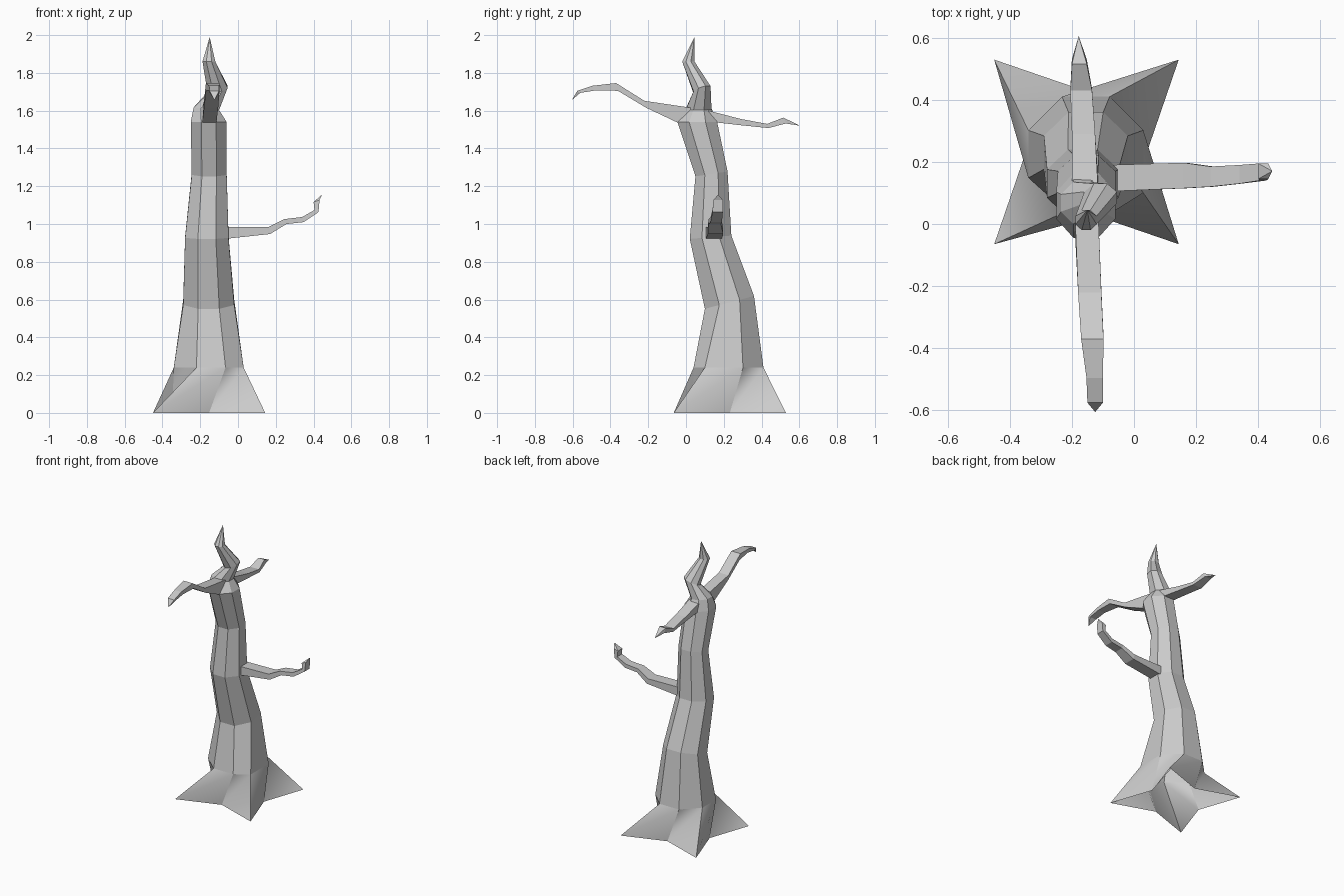
import bpy, bmesh, math
from mathutils import Vector

cube = bpy.data.objects.get("Cube")
if cube:
    bpy.data.objects.remove(cube)

GREY = (0.6, 0.6, 0.6, 1)
bark = bpy.data.materials.new("grey bark")
bark.use_nodes = True
bark.diffuse_color = GREY
bark.node_tree.nodes["Principled BSDF"].inputs["Base Color"].default_value = GREY


def finish(name, bm):
    bmesh.ops.recalc_face_normals(bm, faces=bm.faces)
    mesh = bpy.data.meshes.new(name)
    bm.to_mesh(mesh)
    bm.free()
    mesh.materials.append(bark)
    obj = bpy.data.objects.new(name, mesh)
    bpy.context.collection.objects.link(obj)


def loft(name, rings, tip):
    """Skin a list of point rings and close them to a pointed tip."""
    bm = bmesh.new()
    loops = [[bm.verts.new(p) for p in ring] for ring in rings]
    n = len(loops[0])
    for a, b in zip(loops, loops[1:]):
        for i in range(n):
            j = (i + 1) % n
            bm.faces.new((a[i], a[j], b[j], b[i]))
    end = bm.verts.new(tip)
    for i in range(n):
        bm.faces.new((loops[-1][i], loops[-1][(i + 1) % n], end))
    finish(name, bm)


def octagon(x0, x1, y0, y1, z, tilt_x=0, tilt_y=0):
    """Eight-sided ring with flat sides touching the given bounds."""
    k = 1 / math.cos(math.pi / 8)
    pts = []
    for i in range(8):
        a = math.pi / 8 + i * math.pi / 4
        dx = (x1 - x0) / 2 * k * math.cos(a)
        dy = (y1 - y0) / 2 * k * math.sin(a)
        pts.append(Vector(((x0 + x1) / 2 + dx, (y0 + y1) / 2 + dy,
                           z + tilt_x * dx + tilt_y * dy)))
    return pts


# Trunk: leaning, kinked octagonal column ending in a spike
base = octagon(-0.34, 0.03, 0.04, 0.41, 0.24)
base[5].x, base[6].x, base[7].y = -0.22, -0.066, 0.10
trunk_rings = [
    base,
    octagon(-0.29, -0.02, 0.10, 0.36, 0.585, 0, 0.26),
    octagon(-0.28, -0.05, 0.02, 0.24, 0.93, 0, 0.08),
    octagon(-0.245, -0.06, 0.05, 0.22, 1.265, 0, 0.15),
    octagon(-0.25, -0.06, -0.045, 0.165, 1.54),
    octagon(-0.235, -0.10, 0.0, 0.135, 1.61, -0.1),
    octagon(-0.16, -0.055, 0.04, 0.13, 1.71, 0.3, 0.3),
    octagon(-0.188, -0.12, -0.02, 0.045, 1.86),
]
loft("trunk", trunk_rings, (-0.15, 0.045, 1.99))

# Roots: twisted four-pointed star flaring from the trunk base, open underneath
bm = bmesh.new()
top = [bm.verts.new(p) for p in base]
cx, cy = -0.153, 0.232
foot = []
for i in range(8):
    a = i * math.pi / 4
    r = 0.297 * math.sqrt(2) if i % 2 else 0.195
    foot.append(bm.verts.new((cx + r * math.cos(a), cy + r * math.sin(a), 0)))
for i in range(8):
    j = (i + 1) % 8
    bm.faces.new((foot[i], foot[j], top[j])).smooth = True
    bm.faces.new((foot[i], top[j], top[i])).smooth = True
# Each panel is softly bent, with crisp ridges between panels
for f, t in zip(foot, top):
    bm.edges.get((f, t)).smooth = False
finish("roots", bm)


def branch(name, axis, sections, tip):
    """Square-section limb; each section is (along, top z), (along, bottom z), side range."""
    def place(along, side, z):
        return (along, side, z) if axis == "x" else (side, along, z)
    rings = []
    for (ta, tz), (ba, bz), (s0, s1) in sections:
        rings.append([place(ta, s0, tz), place(ta, s1, tz),
                      place(ba, s1, bz), place(ba, s0, bz)])
    loft(name, rings, tip)


# Front limb arches forward and droops at its tip
branch("front_branch", "y", [
    ((0.03, 1.615), (-0.03, 1.53), (-0.19, -0.115)),
    ((-0.22, 1.652), (-0.21, 1.615), (-0.18, -0.105)),
    ((-0.37, 1.746), (-0.36, 1.705), (-0.17, -0.098)),
    ((-0.495, 1.732), (-0.475, 1.708), (-0.153, -0.10)),
    ((-0.575, 1.705), (-0.56, 1.694), (-0.15, -0.10)),
], (-0.125, -0.605, 1.656))

# Rear limb sags slightly, then kinks up
branch("rear_branch", "y", [
    ((0.10, 1.605), (0.14, 1.54), (-0.20, -0.115)),
    ((0.29, 1.556), (0.29, 1.523), (-0.20, -0.125)),
    ((0.43, 1.53), (0.435, 1.508), (-0.205, -0.135)),
    ((0.515, 1.563), (0.53, 1.532), (-0.20, -0.152)),
], (-0.178, 0.605, 1.52))

# Left limb steps outward and hooks upward
branch("left_branch", "x", [
    ((-0.08, 0.984), (-0.08, 0.92), (0.105, 0.19)),
    ((0.16, 0.984), (0.17, 0.947), (0.115, 0.197)),
    ((0.246, 1.026), (0.257, 1.0), (0.12, 0.185)),
    ((0.34, 1.037), (0.347, 1.01), (0.13, 0.19)),
    ((0.405, 1.074), (0.426, 1.063), (0.14, 0.195)),
    ((0.40, 1.116), (0.432, 1.127), (0.145, 0.195)),
], (0.445, 0.17, 1.156))
